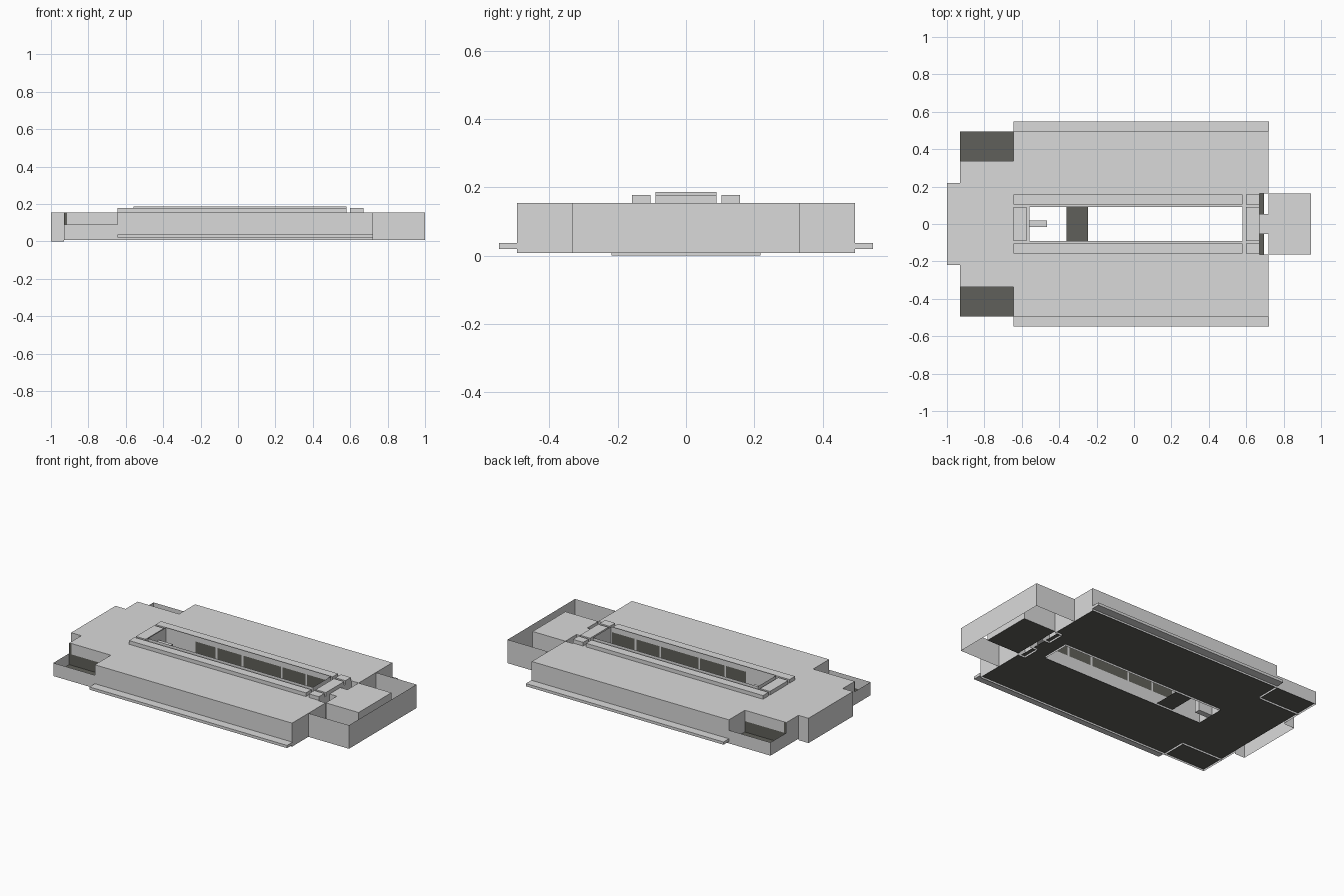
import bpy, bmesh

if "Cube" in bpy.data.objects:
    bpy.data.objects.remove(bpy.data.objects["Cube"])


def material(name, rgb):
    m = bpy.data.materials.new(name)
    m.diffuse_color = (*rgb, 1)
    m.use_nodes = True
    m.node_tree.nodes["Principled BSDF"].inputs["Base Color"].default_value = m.diffuse_color
    return m


GREY = material("light grey", (0.70, 0.70, 0.70))
DARK = material("dark floor grey", (0.118, 0.118, 0.103))
LOW, FLOOR, TOP = 0.008, 0.02, 0.155
Y = 0.4945   # half depth of the body
W = 0.09     # half width of the light well


def sheet(name, mat, quads):
    """One object made of flat quads."""
    bm = bmesh.new()
    for q in quads:
        bm.faces.new([bm.verts.new(p) for p in q])
    bmesh.ops.remove_doubles(bm, verts=bm.verts, dist=1e-5)
    me = bpy.data.meshes.new(name)
    bm.to_mesh(me)
    bm.free()
    me.materials.append(mat)
    ob = bpy.data.objects.new(name, me)
    bpy.context.collection.objects.link(ob)
    return ob


def flat(x0, x1, y0, y1, z):
    return [(x0, y0, z), (x1, y0, z), (x1, y1, z), (x0, y1, z)]


def walls(path, z0, z1):
    """Upright quads along a path, outside on its right."""
    return [[(*a, z0), (*b, z0), (*b, z1), (*a, z1)] for a, b in zip(path, path[1:])]


def ring(x0, x1, y0, y1):
    return [(x0, y0), (x1, y0), (x1, y1), (x0, y1), (x0, y0)]


def box(name, mat, x0, x1, y0, y1, z0, z1):
    return sheet(name, mat, walls(ring(x0, x1, y0, y1), z0, z1)
                 + [flat(x0, x1, y0, y1, z1), flat(x0, x1, y0, y1, z0)[::-1]])


# roof around the light well, with terrace and entrance cut-outs
sheet("roof", GREY, [
    flat(-1, -0.93, -0.219, 0.219, TOP), flat(-0.93, -0.643, -0.337, 0.337, TOP),
    flat(-0.643, -0.56, -Y, Y, TOP), flat(0.58, 0.67, -Y, Y, TOP),
    flat(-0.56, 0.58, -Y, -W, TOP), flat(-0.56, 0.58, W, Y, TOP),
    flat(0.67, 0.72, -Y, -0.163, TOP), flat(0.67, 0.72, 0.163, Y, TOP),
    flat(0.67, 0.72, -0.053, 0.053, TOP)])

# recessed floor slab with a square shaft and a long slot left open
sheet("floor", DARK, [
    flat(-0.93, -0.56, -Y, Y, FLOOR), flat(-0.36, -0.245, -W, W, FLOOR),
    flat(-0.56, 0.58, -Y, -W, FLOOR), flat(-0.56, 0.58, W, Y, FLOOR),
    flat(0.58, 0.695, -Y, Y, FLOOR),
    flat(0.695, 0.72, -Y, -0.163, FLOOR), flat(0.695, 0.72, 0.163, Y, FLOOR)])

# outer walls, mirrored front and back
for side, s in (("front", -1), ("back", 1)):
    sheet(side + "_wall", GREY,
          walls([(-0.643, s * Y), (0.72, s * Y), (0.72, s * 0.163),
                 (0.67, s * 0.163), (0.67, s * 0.053), (0.72, s * 0.053)], LOW, TOP))
    # corner terrace: low parapet outside, full height walls inside
    sheet(side + "_terrace_parapet", GREY,
          walls([(-0.93, s * 0.337), (-0.93, s * Y), (-0.643, s * Y)], LOW, 0.09))
    sheet(side + "_terrace_wall", GREY,
          walls([(-0.93, s * 0.337), (-0.643, s * 0.337), (-0.643, s * Y)], LOW, TOP))
    # dark glazing on the terrace wall
    g = s * 0.339
    sheet(side + "_terrace_glazing", DARK,
          walls([(-0.93, g), (-0.915, g)], FLOOR, TOP - 0.001)
          + walls([(-0.915, g), (-0.645, g)], FLOOR, 0.088))
    sheet(side + "_end_wall", GREY,
          walls([(-0.93, s * 0.219), (-0.93, s * 0.337)], LOW, TOP))
    # low ledge along the long side
    y0, y1 = sorted((s * Y, s * 0.548))
    box(side + "_ledge", GREY, -0.643, 0.723, y0, y1, 0.02, 0.037)
    # roof kerbs beside the light well
    y0, y1 = sorted((s * 0.104, s * 0.158))
    box(side + "_long_kerb", GREY, -0.643, 0.58, y0, y1, TOP, 0.178)
    box(side + "_short_kerb", GREY, 0.60, 0.67, y0, y1, TOP, 0.178)
    # light well wall with dark glazed bays between posts
    sheet(side + "_well_wall", GREY, walls([(-0.56, s * W), (0.58, s * W)], LOW, TOP))
    posts = (-0.36, -0.21, -0.03, 0.24, 0.41, 0.58)
    sheet(side + "_well_glazing", DARK,
          [q for a, b in zip(posts, posts[1:])
           for q in walls([(a + 0.006, s * (W - 0.002)), (b - 0.006, s * (W - 0.002))],
                          0.085, TOP)])
    # inner cross wall
    sheet(side + "_cross_wall", GREY,
          walls([(-0.36, s * W), (-0.36, s * Y)], FLOOR, TOP - 0.002))

# inner room wall at the back
sheet("back_room_wall", GREY, walls([(-0.36, 0.23), (0.58, 0.23)], FLOOR, TOP - 0.002))

# end extension, open below
sheet("end_extension", GREY,
      walls([(-0.93, 0.219), (-1, 0.219), (-1, -0.219), (-0.93, -0.219)], 0, TOP))

# light well rim and end walls
sheet("well_rim", GREY, walls(ring(-0.56, 0.58, -W, W), TOP, 0.187))
sheet("well_end_walls", GREY, walls([(-0.56, -W), (-0.56, W)], LOW, TOP)
      + walls([(0.58, -W), (0.58, W)], LOW, TOP))
box("shaft_fin", GREY, -0.56, -0.465, -0.016, 0.02, LOW, TOP - 0.02)
box("end_kerb_left", GREY, -0.643, -0.575, -W, W, TOP, 0.178)
box("end_kerb_right", GREY, 0.60, 0.67, -W, W, TOP, 0.178)

# entrance block with dark underside, inside an open walled yard
sheet("entrance_block", GREY,
      walls(ring(0.72, 0.947, -0.162, 0.162), FLOOR, TOP)
      + [flat(0.72, 0.947, -0.162, 0.162, TOP)])
sheet("entrance_floor", DARK, [flat(0.72, 0.947, -0.162, 0.162, FLOOR)])
sheet("yard_wall", GREY,
      walls([(0.72, -0.333), (1, -0.333), (1, 0.333), (0.72, 0.333)], LOW, TOP))
